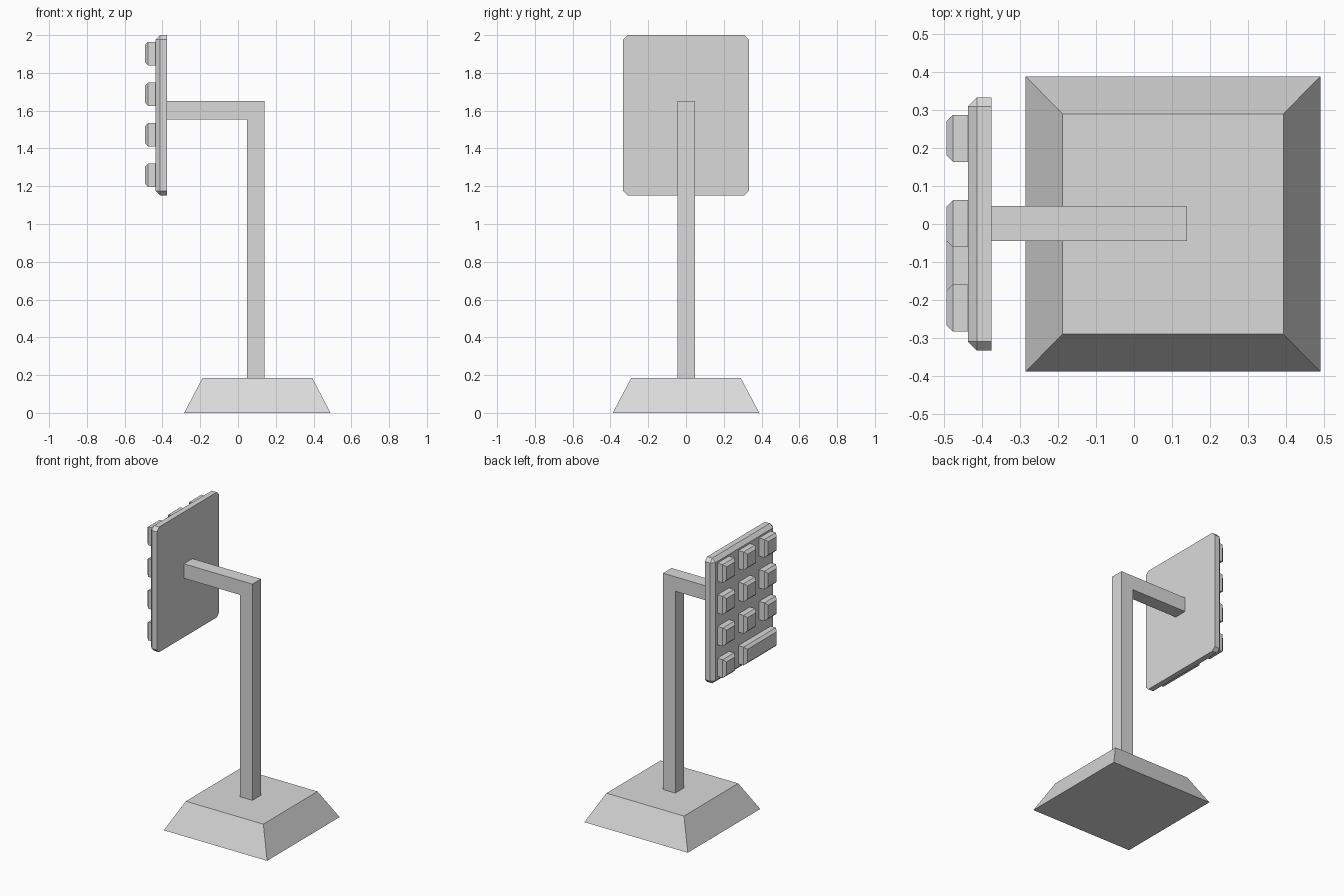
import bpy
import bmesh
from mathutils import Vector

cube = bpy.data.objects.get("Cube")
if cube:
    bpy.data.objects.remove(cube, do_unlink=True)

grey = bpy.data.materials.new("light_grey")
grey.use_nodes = True
grey.diffuse_color = (0.7, 0.7, 0.7, 1)
grey.node_tree.nodes["Principled BSDF"].inputs["Base Color"].default_value = grey.diffuse_color


def finish(name, bm):
    bmesh.ops.recalc_face_normals(bm, faces=bm.faces)
    mesh = bpy.data.meshes.new(name)
    bm.to_mesh(mesh)
    bm.free()
    mesh.materials.append(grey)
    obj = bpy.data.objects.new(name, mesh)
    bpy.context.collection.objects.link(obj)
    return obj


def box(low, high):
    """Box between two opposite corners."""
    low, high = Vector(low), Vector(high)
    bm = bmesh.new()
    bmesh.ops.create_cube(bm, size=1)
    for v in bm.verts:
        v.co = (low + high) / 2 + v.co * (high - low)
    return bm


# Base: a square block tapering towards the top
bm = box((-0.285, -0.388, 0), (0.49, 0.388, 0.185))
for v in bm.verts:
    if v.co.z > 0.1:
        v.co.x += 0.097 if v.co.x < 0 else -0.097
        v.co.y *= 0.29 / 0.388
finish("base", bm)

# Stand: an L profile extruded across y
bm = bmesh.new()
profile = [(0.047, 0.185), (0.14, 0.185), (0.14, 1.65),
           (-0.376, 1.65), (-0.376, 1.552), (0.047, 1.552)]
face = bm.faces.new([bm.verts.new((x, -0.045, z)) for x, z in profile])
extruded = bmesh.ops.extrude_face_region(bm, geom=[face])["geom"]
for v in extruded:
    if isinstance(v, bmesh.types.BMVert):
        v.co.y = 0.047
finish("stand_post_and_arm", bm)

# Panel: chamfered everywhere but round its flat back
PANEL_FACE = -0.437
bm = box((PANEL_FACE, -0.333, 1.152), (-0.375, 0.333, 2.0))
edges = [e for e in bm.edges if any(v.co.x < -0.4 for v in e.verts)]
bmesh.ops.bevel(bm, geom=edges, offset=0.024, segments=1, affect='EDGES')
finish("panel", bm)


def key(name, y0, y1, z0):
    """Raised key with a chamfered rim."""
    bm = box((-0.493, y0, z0), (PANEL_FACE, y1, z0 + 0.124))
    rim = [e for e in bm.edges if all(v.co.x < -0.48 for v in e.verts)]
    bmesh.ops.bevel(bm, geom=rim, offset=0.017, segments=1, affect='EDGES')
    finish(name, bm)


# Keys: three columns, with one wide key in the bottom row
columns = [0.163, -0.061, -0.283]
for row in range(4):
    z = 1.196 + row * 0.2147
    for col, y in enumerate(columns):
        if row == 0 and col > 0:
            continue
        key(f"key_{row}_{col}", y, y + 0.124, z)
key("wide_key", columns[2], columns[1] + 0.124, 1.196)
